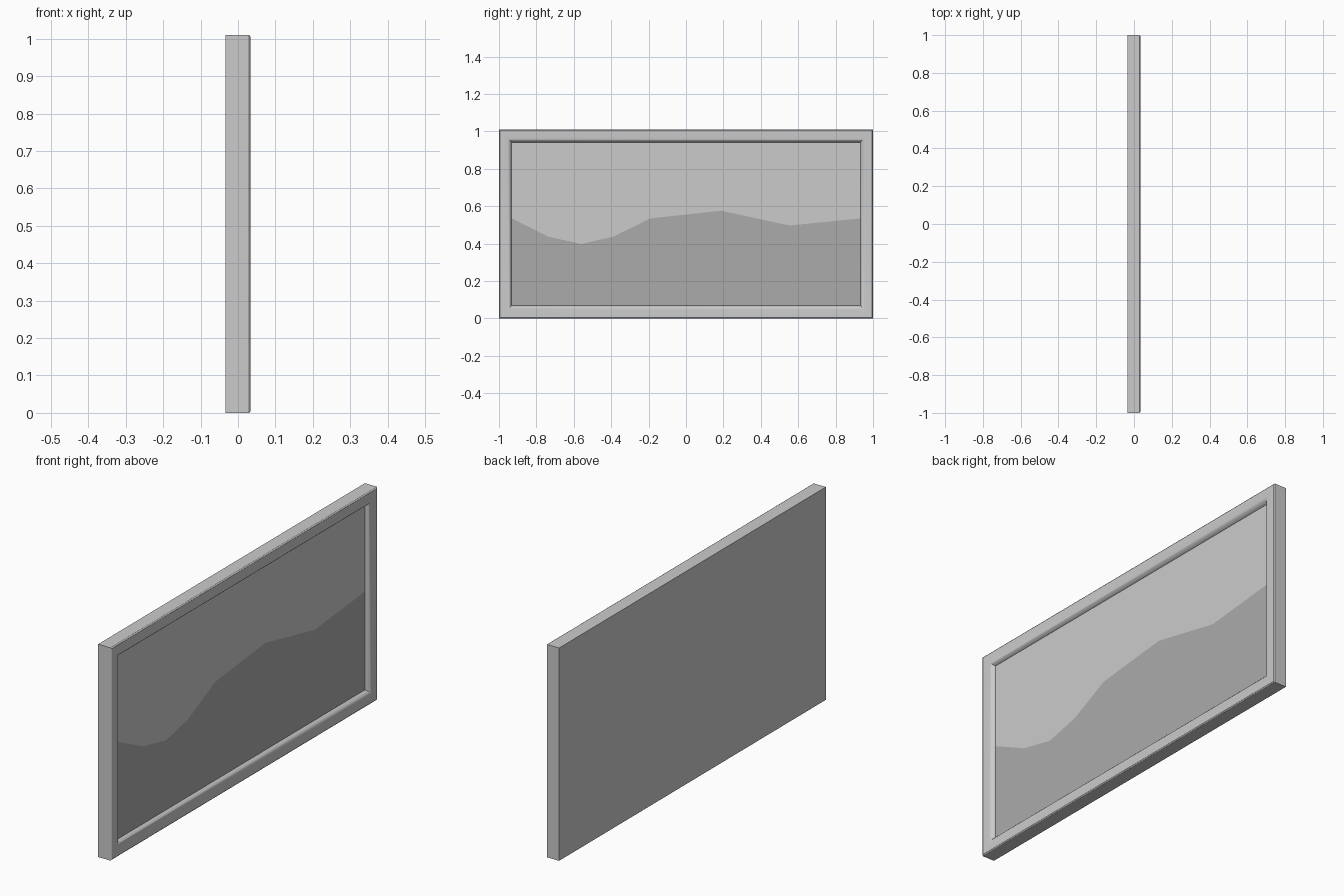
import bpy, bmesh

if "Cube" in bpy.data.objects:
    bpy.data.objects.remove(bpy.data.objects["Cube"])

W, H = 1.0, 1.01          # half width (y) and full height (z)
INSET, PIC_X = 0.068, 0.014


def make_object(name, bm):
    bmesh.ops.recalc_face_normals(bm, faces=bm.faces)
    me = bpy.data.meshes.new(name)
    bm.to_mesh(me)
    bm.free()
    ob = bpy.data.objects.new(name, me)
    bpy.context.collection.objects.link(ob)
    return ob


# Frame: moulding profile (inset from outer edge, depth x) swept with mitred corners
profile = [(0, -0.034), (0, 0.029), (0.002, 0.032), (0.005, 0.034),
           (0.048, 0.034), (0.054, 0.032), (0.060, 0.027),
           (0.065, 0.020), (INSET, PIC_X)]
bm = bmesh.new()
rings = []
for t, x in profile:
    y = W - t
    rings.append([bm.verts.new((x, a, b)) for a, b in
                  ((-y, t), (y, t), (y, H - t), (-y, H - t))])
for r0, r1 in zip(rings, rings[1:]):
    for i in range(4):
        j = (i + 1) % 4
        bm.faces.new((r0[i], r0[j], r1[j], r1[i]))
bm.faces.new(rings[0])    # flat back panel
bm.faces.new(rings[-1])   # backing; moved behind the picture below
bm.normal_update()
back = bmesh.ops.inset_region(bm, faces=[bm.faces[:][-1]], thickness=0.0005)
frame = make_object("frame", bm)
for p in frame.data.polygons:
    if len(set(round(frame.data.vertices[v].co.x, 4) for v in p.vertices)) == 1 \
            and p.area > 1 and abs(p.center.x - PIC_X) < 1e-3:
        for v in p.vertices:
            frame.data.vertices[v].co.x = PIC_X - 0.003
bpy.context.view_layer.objects.active = frame
frame.select_set(True)
bpy.ops.object.shade_smooth_by_angle()

# Picture: two flat areas meeting along the ridge line
y = W - INSET
ridge = [(-y, 0.535), (-0.735, 0.437), (-0.56, 0.398), (-0.39, 0.437),
         (-0.19, 0.535), (0.187, 0.576), (0.555, 0.497), (y, 0.535)]


def picture_area(name, edge_z):
    bm = bmesh.new()
    a = [bm.verts.new((PIC_X, p, z)) for p, z in ridge]
    b = [bm.verts.new((PIC_X, p, edge_z)) for p, _ in ridge]
    for i in range(len(ridge) - 1):
        q = (a[i], a[i + 1], b[i + 1], b[i])
        bm.faces.new(q if edge_z > 0.5 else q[::-1])
    ob = make_object(name, bm)
    if ob.data.polygons[0].normal.x < 0:
        ob.data.flip_normals()
    return ob


picture_area("picture_sky", H - INSET)
hill = picture_area("picture_hill", INSET)
mat = bpy.data.materials.new("hill_grey")
mat.diffuse_color = (0.41, 0.41, 0.41, 1)
mat.use_nodes = True
mat.node_tree.nodes["Principled BSDF"].inputs["Base Color"].default_value = mat.diffuse_color
hill.data.materials.append(mat)
